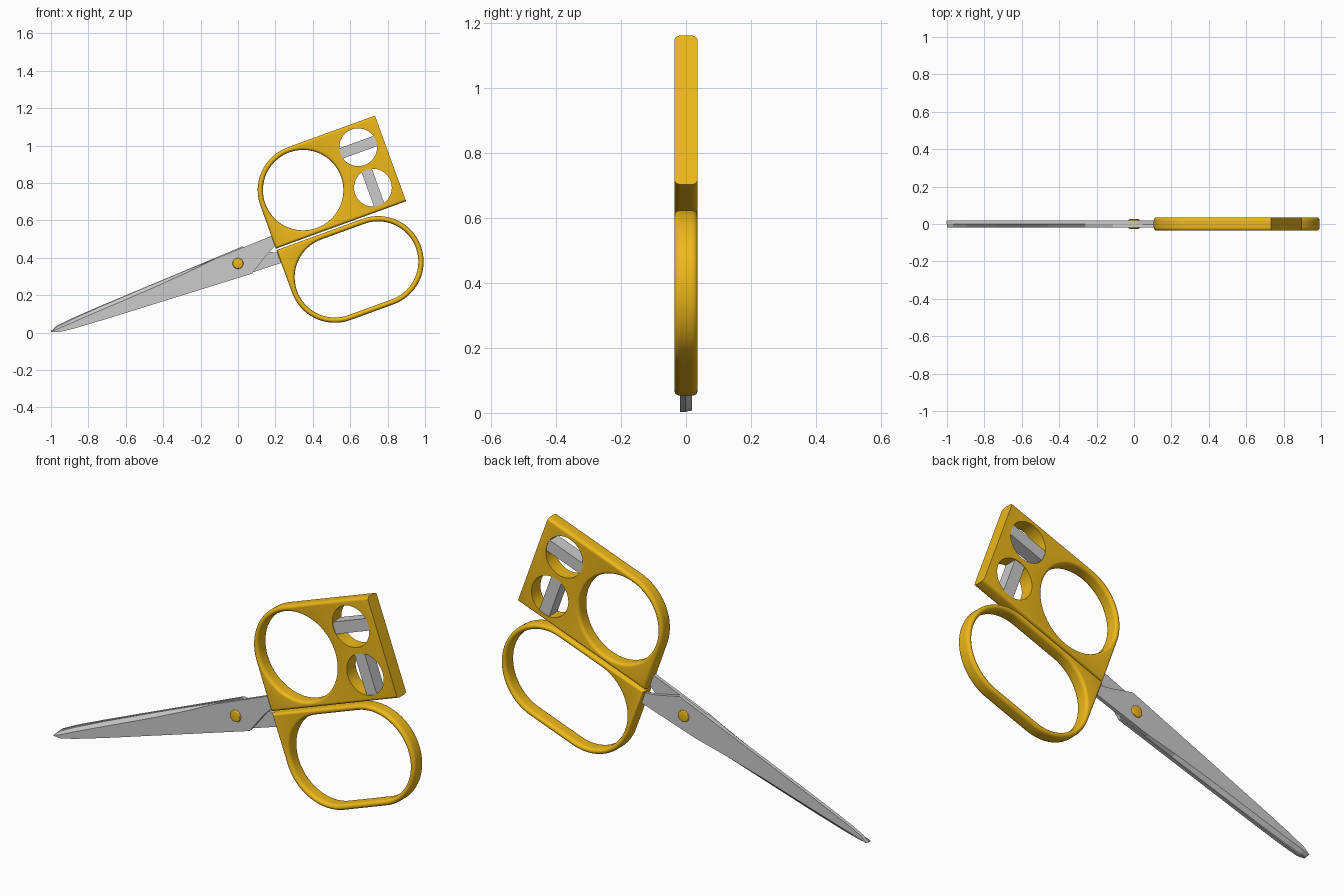
import bpy, bmesh
from math import sin, cos, pi, radians
from mathutils import Matrix

if "Cube" in bpy.data.objects:
    bpy.data.objects.remove(bpy.data.objects["Cube"])

TILT = radians(20)          # whole tool leans 20 degrees in the front plane
AXIS = 0.348                # height of the blade centre line in the tilted frame
HALF = 0.035                # half thickness of the handles
R = 0.243                   # outer handle radius


def place(u, y, v):
    return (u * cos(TILT) - v * sin(TILT), y, u * sin(TILT) + v * cos(TILT))


def finish(bm, name, mat=None, smooth=True):
    bmesh.ops.recalc_face_normals(bm, faces=bm.faces)
    me = bpy.data.meshes.new(name)
    bm.to_mesh(me)
    bm.free()
    ob = bpy.data.objects.new(name, me)
    bpy.context.collection.objects.link(ob)
    if mat:
        me.materials.append(mat)
    if smooth:
        bpy.ops.object.select_all(action='DESELECT')
        ob.select_set(True)
        bpy.context.view_layer.objects.active = ob
        bpy.ops.object.shade_smooth_by_angle(angle=radians(30))
    return ob


def arc(cu, cv, r, a0, a1, n):
    return [(cu + r * cos(radians(a0 + (a1 - a0) * i / n)),
             cv + r * sin(radians(a0 + (a1 - a0) * i / n))) for i in range(n + 1)]


def bridge(bm, a, b):
    for i in range(len(a)):
        j = (i + 1) % len(a)
        bm.faces.new((a[i], a[j], b[j], b[i]))


def rounded_plate(name, loops, mat):
    """Plate with holes; each loop is (function of inset, edge round width)."""
    bm = bmesh.new()
    caps = {-1: [], 1: []}
    deep, seg = 0.018, 6
    for fn, width in loops:
        if width:
            half = [(HALF - deep + deep * sin(pi / 2 * i / seg),
                     width * (1 - cos(pi / 2 * i / seg))) for i in range(seg + 1)]
        else:
            half = [(HALF, 0)]
        prof = [(-y, d) for y, d in reversed(half)] + half
        rings = [[bm.verts.new(place(u, y, v)) for u, v in fn(d)] for y, d in prof]
        for a, b in zip(rings, rings[1:]):
            bridge(bm, a, b)
        for side, ring in ((-1, rings[0]), (1, rings[-1])):
            caps[side] += [bm.edges.get((ring[i - 1], ring[i])) for i in range(len(ring))]
    for side in caps:
        bmesh.ops.triangle_fill(bm, use_beauty=True, use_dissolve=False,
                                edges=caps[side], normal=place(0, side, 0))
    return finish(bm, name, mat)


yellow = bpy.data.materials.new("yellow_plastic")
yellow.diffuse_color = (0.85, 0.48, 0.01, 1)
yellow.use_nodes = True
yellow.node_tree.nodes["Principled BSDF"].inputs["Base Color"].default_value = yellow.diffuse_color

# upper handle: block with one finger hole and two small round openings
U0, CU, CV, END = 0.344, 0.588, 0.597, 1.085
HU, HV, HR = 0.943, 0.115, 0.101


def upper_outline(d):
    return [(U0 + d, CV - R - 0.001 + d), (END, CV - R - 0.001 + d), (END, CV + R - d)] \
        + arc(CU, CV, R - d, 90, 180, 24)


def circle(cu, cv, r, n=72):
    return lambda d: arc(cu, cv, r + d, 0, 360, n)[:-1]


rounded_plate("upper_handle", [
    (upper_outline, 0.013),
    (circle(CU, CV, 0.215), 0.0135),
    (circle(HU, CV + HV, HR, 48), 0),
    (circle(HU, CV - HV, HR, 48), 0)], yellow)

# lower handle: long loop with one square corner by the blade
LV, RU = 0.101, 0.834


def lower_outline(d):
    r = R - d
    return [(U0 + d, LV + r)] + arc(CU, LV, r, 180, 270, 24)[:] + arc(RU, LV, r, -90, 90, 48)


def lower_hole(d):
    r = 0.215 + d
    return arc(CU, LV, r, 90, 270, 48) + arc(RU, LV, r, -90, 90, 48)


rounded_plate("lower_handle", [(lower_outline, 0.013), (lower_hole, 0.0135)], yellow)

# grey bars across the two small openings
for name, dv, su, sv in (("upper_bar", HV, 0.206, 0.058), ("lower_bar", -HV, 0.058, 0.206)):
    bm = bmesh.new()
    bmesh.ops.create_cube(bm, size=1)
    for p in bm.verts:
        p.co = place(HU + p.co.x * su, p.co.y * 0.064, CV + dv + p.co.z * sv)
    finish(bm, name, smooth=False)

# blades: (along, across, bevel) around the outline; the second is the first turned over
OUTLINE = [(0.178, -0.077, 0), (-0.35, -0.052, 0), (-0.644, -0.038, 0), (-0.82, -0.027, 0),
           (-0.9, -0.018, 0), (-0.938, -0.002, 0), (-0.936, 0.003, 0.003), (-0.9, 0.012, 0.012),
           (-0.82, 0.021, 0.015), (-0.644, 0.034, 0.018), (-0.35, 0.05, 0.018),
           (-0.13, 0.06, 0.011), (0.03, 0.066, 0), (0.348, 0.077, 0), (0.40, 0.077, 0),
           (0.40, 0.045, 0), (0.288, -0.009, 0)]
for name, s in (("front_blade", 1), ("back_blade", -1)):
    bm = bmesh.new()
    inner = [bm.verts.new(place(u, -0.0005 * s, AXIS + s * v)) for u, v, b in OUTLINE]
    outer = [bm.verts.new(place(u, -0.018 * s, AXIS + s * (v - b))) for u, v, b in OUTLINE]
    bridge(bm, inner, outer)
    bm.faces.new(inner)
    bm.faces.new(outer)
    finish(bm, name, smooth=False)

# pivot screw with softened heads
bm = bmesh.new()
bmesh.ops.create_cone(bm, cap_ends=True, segments=32, radius1=0.029, radius2=0.029, depth=0.052,
                      matrix=Matrix.Rotation(pi / 2, 4, 'X'))
rims = [e for e in bm.edges if abs(e.verts[0].co.y - e.verts[1].co.y) < 1e-4]
bmesh.ops.bevel(bm, geom=rims, offset=0.006, segments=3, profile=0.5, affect='EDGES')
bmesh.ops.translate(bm, verts=bm.verts, vec=place(0.1265, 0, AXIS))
finish(bm, "pivot_screw", yellow)
